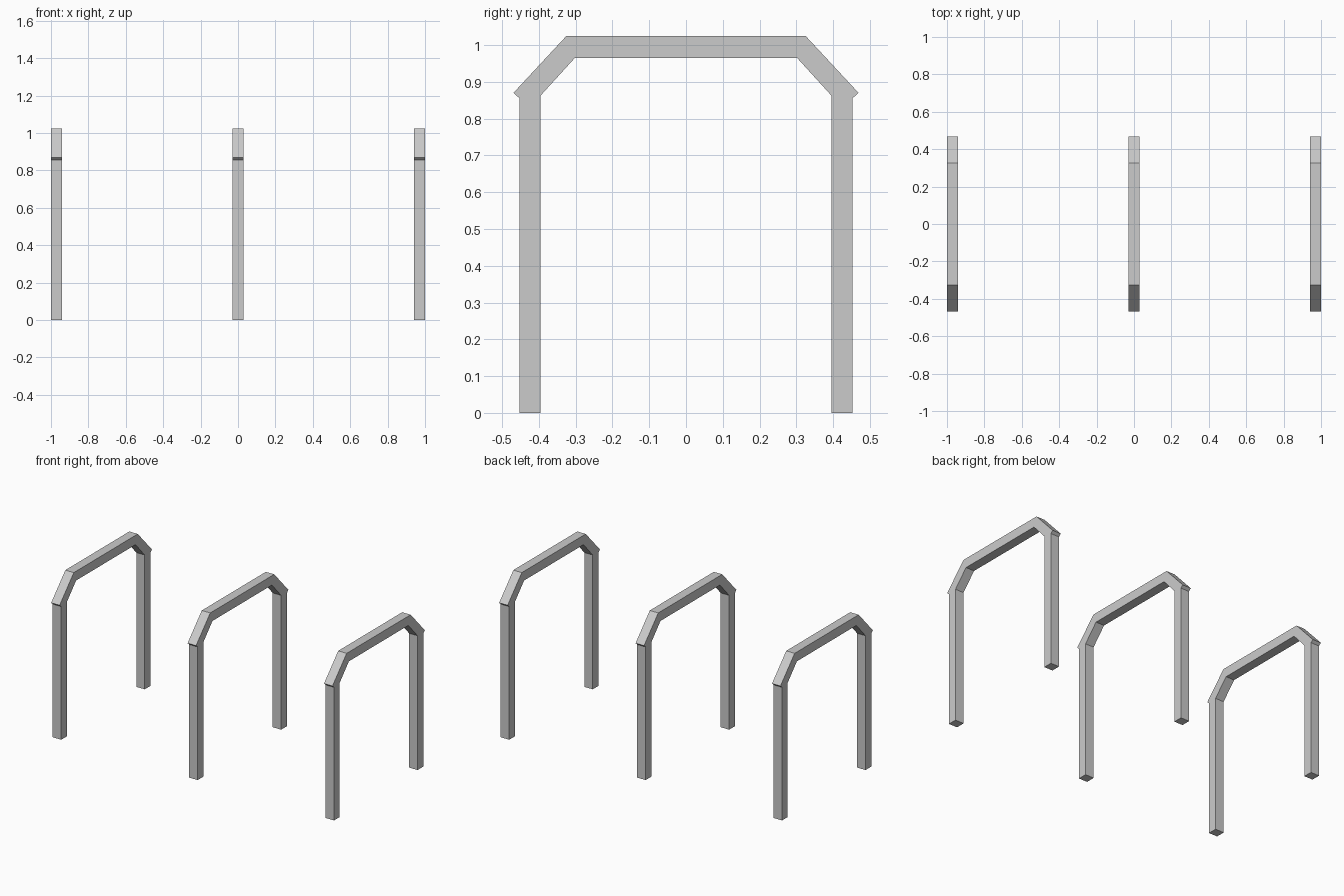
import bpy, bmesh

if "Cube" in bpy.data.objects:
    bpy.data.objects.remove(bpy.data.objects["Cube"])

W = 0.06                      # square bar width
SPACING = 0.97                # distance between hoops


def extrude_profile(name, outline, x):
    """Extrude a closed (y, z) outline along x, centred on x."""
    bm = bmesh.new()
    face = bm.faces.new([bm.verts.new((-W / 2, y, z)) for y, z in outline])
    ext = bmesh.ops.extrude_face_region(bm, geom=[face])
    moved = [v for v in ext["geom"] if isinstance(v, bmesh.types.BMVert)]
    bmesh.ops.translate(bm, verts=moved, vec=(W, 0, 0))
    bmesh.ops.recalc_face_normals(bm, faces=bm.faces)
    mesh = bpy.data.meshes.new(name)
    bm.to_mesh(mesh)
    bm.free()
    obj = bpy.data.objects.new(name, mesh)
    obj.location.x = x
    bpy.context.collection.objects.link(obj)
    return obj


# Half outlines: mitred top rail with sloping shoulder, and upright leg
outer = [(0.325, 1.025), (0.469, 0.87)]
inner = [(0.425, 0.83), (0.302, 0.965)]
half = outer + inner
rail = half + [(-y, z) for y, z in reversed(half)]
leg = [(0.395, 0), (0.453, 0), (0.453, 0.866), (0.395, 0.866)]

for label, x in (("left", -SPACING), ("middle", 0), ("right", SPACING)):
    # Top rail with both shoulders
    extrude_profile(f"{label}_top_rail", rail, x)
    # Front and back legs
    for end, s in (("front", -1), ("back", 1)):
        extrude_profile(f"{label}_{end}_leg", [(s * y, z) for y, z in leg], x)
